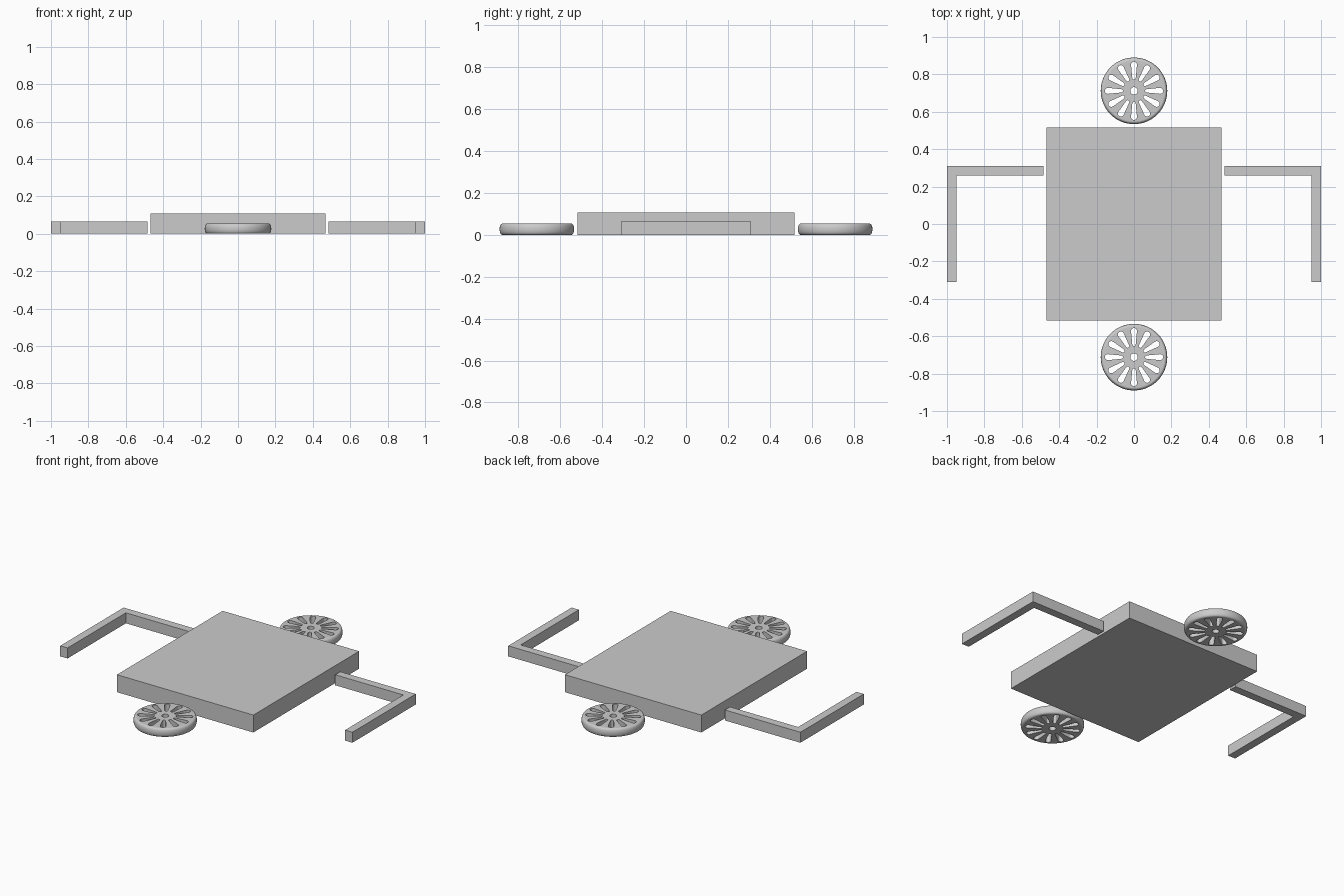
import bpy, bmesh, math
from mathutils import Matrix

if "Cube" in bpy.data.objects:
    bpy.data.objects.remove(bpy.data.objects["Cube"])

grey = bpy.data.materials.new("light grey")
grey.diffuse_color = (0.6, 0.6, 0.6, 1)
grey.use_nodes = True
grey.node_tree.nodes["Principled BSDF"].inputs["Base Color"].default_value = grey.diffuse_color


def finish(name, bm):
    bmesh.ops.recalc_face_normals(bm, faces=bm.faces)
    me = bpy.data.meshes.new(name)
    bm.to_mesh(me)
    bm.free()
    me.materials.append(grey)
    ob = bpy.data.objects.new(name, me)
    bpy.context.collection.objects.link(ob)
    return ob


def prism(bm, outline, z0, z1):
    """Extrude a closed xy outline from z0 to z1."""
    face = bm.faces.new([bm.verts.new((x, y, z0)) for x, y in outline])
    ext = bmesh.ops.extrude_face_region(bm, geom=[face])["geom"]
    verts = [v for v in ext if isinstance(v, bmesh.types.BMVert)]
    bmesh.ops.translate(bm, verts=verts, vec=(0, 0, z1 - z0))


def arc(cx, r, a0, a1, n):
    return [(cx + r * math.cos(math.radians(a0 + (a1 - a0) * i / n)),
             r * math.sin(math.radians(a0 + (a1 - a0) * i / n))) for i in range(n + 1)]


# Flat body slab
bm = bmesh.new()
prism(bm, [(-.467, -.517), (.467, -.517), (.467, .517), (-.467, .517)], 0, .108)
finish("body", bm)

# L-shaped arms, mirrored left and right
arm = [(.483, .26), (.95, .26), (.95, -.31), (1, -.31), (1, .31), (.483, .31)]
for side, name in ((1, "right_arm"), (-1, "left_arm")):
    bm = bmesh.new()
    prism(bm, [(side * x, y) for x, y in arm], 0, .065)
    finish(name, bm)


def wheel(name, y):
    # Solid disc with a rounded tread
    h, r = .054, .178
    profile = [(r - .016, 0)]
    for i in range(9):
        a = math.radians(-80 + 20 * i)
        profile.append((r - .016 + .016 * math.cos(a) ** .7, h / 2 + h / 2 * math.sin(a)))
    profile.append((r - .016, h))
    bm = bmesh.new()
    n = 64
    rings = [[bm.verts.new((pr * math.cos(2 * math.pi * i / n),
                            pr * math.sin(2 * math.pi * i / n), z)) for i in range(n)]
             for pr, z in profile]
    for a, b in zip(rings, rings[1:]):
        for i in range(n):
            j = (i + 1) % n
            bm.faces.new((a[i], a[j], b[j], b[i]))
    bm.faces.new(rings[0])
    bm.faces.new(rings[-1])
    disc = finish(name, bm)

    # Twelve tapered slots and the axle hole
    bm = bmesh.new()
    slot = arc(.140, .016, -90, 90, 8) + arc(.068, .009, 90, 270, 6)
    for k in range(12):
        rot = Matrix.Rotation(k * math.pi / 6, 2)
        prism(bm, [(rot[0][0] * x + rot[0][1] * v, rot[1][0] * x + rot[1][1] * v)
                   for x, v in slot], -.05, .1)
    prism(bm, arc(0, .02, 0, 345, 23), -.05, .1)
    cutter = finish(name + "_cutter", bm)
    cutter.hide_render = True

    mod = disc.modifiers.new("slots", "BOOLEAN")
    mod.operation, mod.solver, mod.object = "DIFFERENCE", "EXACT", cutter
    bpy.ops.object.select_all(action="DESELECT")
    disc.select_set(True)
    bpy.context.view_layer.objects.active = disc
    bpy.ops.object.modifier_apply(modifier=mod.name)
    bpy.data.objects.remove(cutter)
    bpy.ops.object.shade_smooth_by_angle(angle=math.radians(40))
    disc.location.y = y


wheel("front_wheel", -.712)
wheel("back_wheel", .712)
